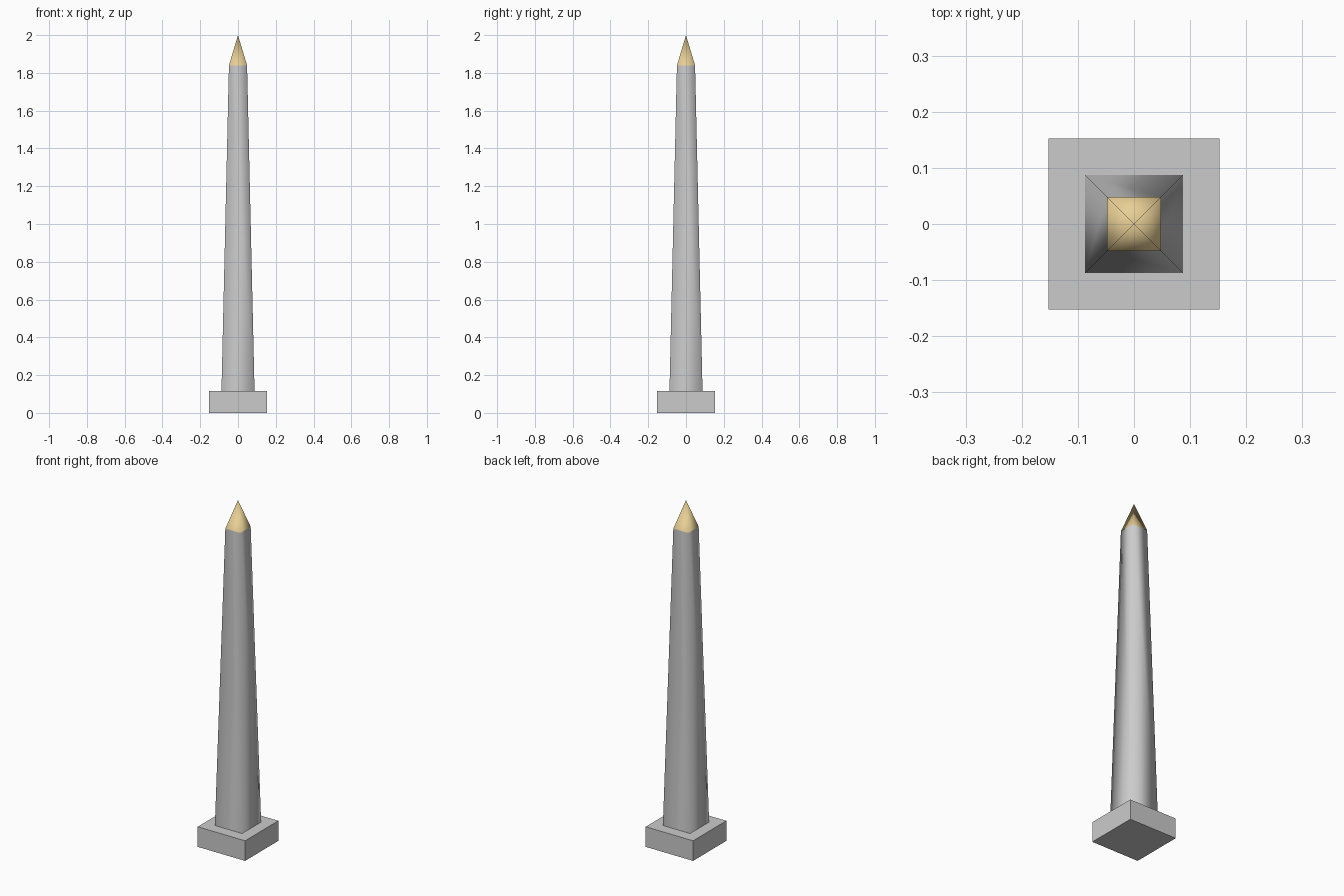
import bpy, bmesh
from math import pi, sqrt

if "Cube" in bpy.data.objects:
    bpy.data.objects.remove(bpy.data.objects["Cube"])

def tapered(name, z0, z1, half0, half1, smooth=False, caps=True):
    """Square prism, frustum or pyramid between two heights."""
    bm = bmesh.new()
    bmesh.ops.create_cone(bm, cap_ends=caps, segments=4,
                          radius1=half0 * sqrt(2), radius2=half1 * sqrt(2),
                          depth=z1 - z0)
    for v in bm.verts:
        x, y, z = v.co
        v.co = ((x - y) / sqrt(2), (x + y) / sqrt(2), z + (z0 + z1) / 2)
    bmesh.ops.remove_doubles(bm, verts=bm.verts, dist=1e-5)
    bmesh.ops.recalc_face_normals(bm, faces=bm.faces)
    for f in bm.faces:
        f.smooth = smooth
    me = bpy.data.meshes.new(name)
    bm.to_mesh(me)
    bm.free()
    ob = bpy.data.objects.new(name, me)
    bpy.context.collection.objects.link(ob)
    return ob

# Square plinth
tapered("plinth", 0, 0.117, 0.1525, 0.1525)

# Tapering smooth-shaded shaft
tapered("shaft", 0.117, 1.84, 0.0875, 0.048, smooth=True, caps=False)

# Gold pyramid tip
tip = tapered("gold_tip", 1.84, 2.0, 0.048, 0, smooth=True, caps=False)
gold = bpy.data.materials.new("gold")
gold.diffuse_color = (0.8, 0.62, 0.3, 1)
gold.use_nodes = True
gold.node_tree.nodes["Principled BSDF"].inputs["Base Color"].default_value = gold.diffuse_color
tip.data.materials.append(gold)
